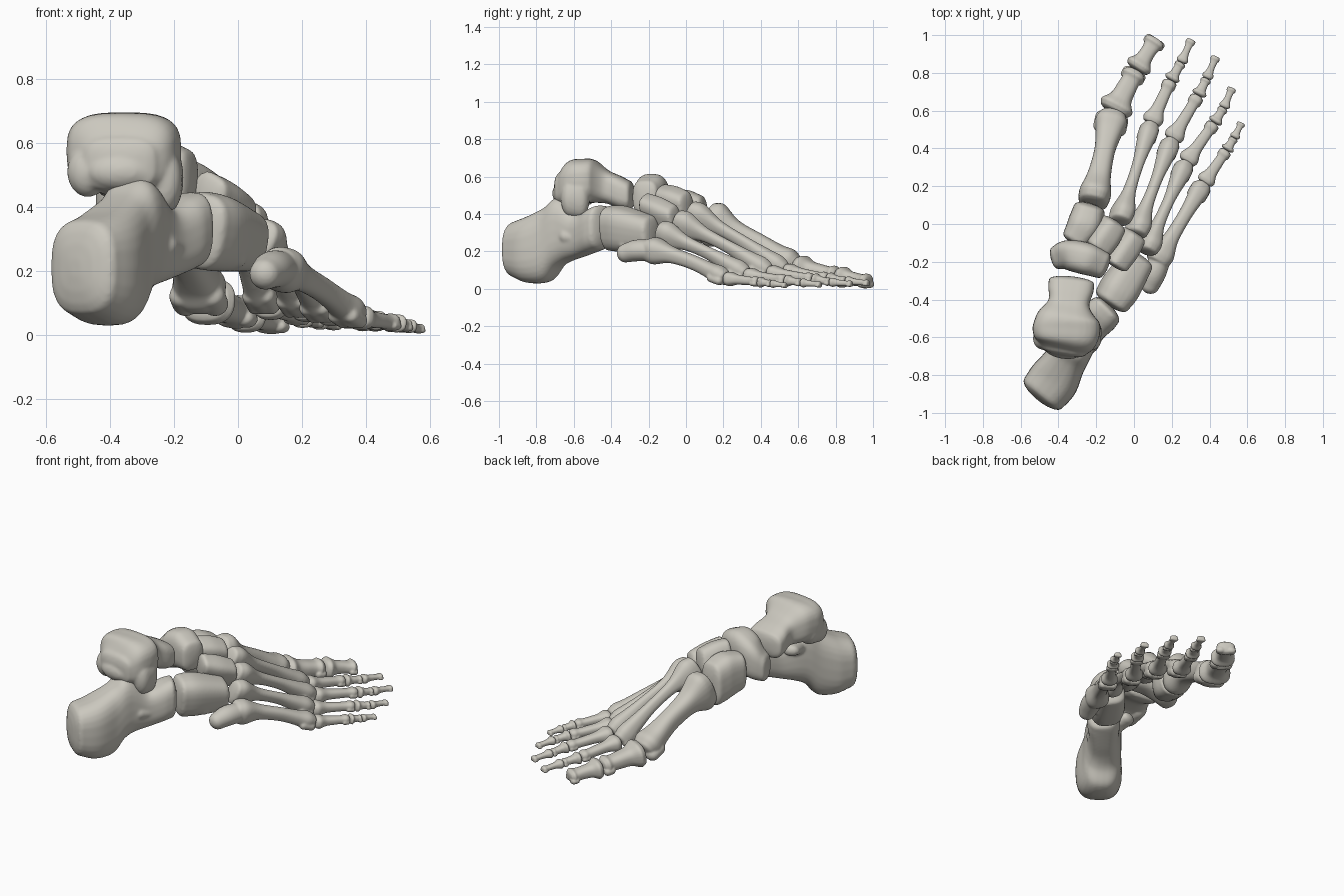
import bpy
import bmesh
import math
from mathutils import Quaternion, Vector

default_cube = bpy.data.objects.get("Cube")
if default_cube:
    bpy.data.objects.remove(default_cube, do_unlink=True)

bone_material = bpy.data.materials.new("pale bone")
bone_material.use_nodes = True
bone_colour = (0.60, 0.58, 0.52, 1)
bone_material.diffuse_color = bone_colour
bone_material.node_tree.nodes["Principled BSDF"].inputs["Base Color"].default_value = bone_colour

SIDES = 28
UP = Vector((0, 0, 1))


def signed_power(value, power):
    return math.copysign(abs(value) ** power, value)


def smooth_sections(sections, steps=6):
    """Catmull-Rom through sections of (x, y, z, half width, half height)."""
    points = [Vector(s) for s in sections]
    points = [points[0] * 2 - points[1]] + points + [points[-1] * 2 - points[-2]]
    result = []
    for a, b, c, d in zip(points, points[1:], points[2:], points[3:]):
        for i in range(steps):
            t = i / steps
            result.append(b + (c - a) * (t / 2)
                          + (a * 2 - b * 5 + c * 4 - d) * (t * t / 2)
                          + (b * 3 - a - c * 3 + d) * (t ** 3 / 2))
    result.append(points[-2])
    return result


def add_tube(bm, sections, cap, squareness, upright, roll):
    """Loft rounded cross-sections along a path and dome both ends."""
    path = smooth_sections(sections)
    centres = [Vector(p[:3]) for p in path]
    last = len(path) - 1
    rings = []

    def ring(index, scale=1, shift=0):
        tangent = centres[min(index + 1, last)] - centres[max(index - 1, 0)]
        if upright:
            tangent.z = 0
        tangent.normalize()
        side = tangent.cross(UP).normalized()
        side.rotate(Quaternion(tangent, math.radians(roll)))
        rise = side.cross(tangent)
        width, height = path[index][3], path[index][4]
        middle = centres[index] + tangent * shift * min(width, height)
        verts = []
        for k in range(SIDES):
            angle = math.tau * k / SIDES
            across = signed_power(math.cos(angle), 2 / squareness) * width * scale
            along = signed_power(math.sin(angle), 2 / squareness) * height * scale
            verts.append(bm.verts.new(middle + side * across + rise * along))
        rings.append(verts)

    dome = [math.radians(a) for a in (80, 60, 40, 20)]
    for angle in dome:
        ring(0, math.cos(angle), -cap * math.sin(angle))
    for index in range(last + 1):
        ring(index)
    for angle in reversed(dome):
        ring(last, math.cos(angle), cap * math.sin(angle))

    for lower, upper in zip(rings, rings[1:]):
        for k in range(SIDES):
            n = (k + 1) % SIDES
            bm.faces.new((lower[k], lower[n], upper[n], upper[k]))
    bm.faces.new(rings[0])
    bm.faces.new(rings[-1])


def make_bone(name, body, lobes=(), squareness=2.5, voxel=0.008, upright=True, roll=0):
    """Merge a body and its rounded lobes into one soft bone."""
    bm = bmesh.new()
    add_tube(bm, body, 0.35, squareness, upright, roll)
    for lobe in lobes:
        add_tube(bm, lobe, 0.9, 2, upright, roll)
    bmesh.ops.recalc_face_normals(bm, faces=bm.faces)
    mesh = bpy.data.meshes.new(name)
    bm.to_mesh(mesh)
    bm.free()
    mesh.materials.append(bone_material)
    obj = bpy.data.objects.new(name, mesh)
    bpy.context.collection.objects.link(obj)
    remesh = obj.modifiers.new("Merge", 'REMESH')
    remesh.mode = 'VOXEL'
    remesh.voxel_size = voxel
    remesh.use_smooth_shade = True
    soften = obj.modifiers.new("Soften", 'SMOOTH')
    soften.factor = 0.5
    soften.iterations = 6


def long_bone(name, start, end, base, shaft, head, arch=0, lobes=(), voxel=0.006, roll=0):
    """Waisted bone with a flared base and a two-knuckled head."""
    start, end = Vector(start), Vector(end)
    base, shaft, head = Vector(base), Vector(shaft), Vector(head)
    axis = (end - start).normalized()
    start = start + axis * min(base) * 0.28
    end = end - axis * min(head) * 0.28

    def section(t, size):
        spot = start.lerp(end, t) + UP * arch * math.sin(math.pi * t)
        return (*spot, *size)

    body = [section(0, base * 0.93), section(0.1, base),
            section(0.3, shaft * 1.15), section(0.58, shaft),
            section(0.8, head * 0.82), section(0.92, head), section(1, head * 0.85)]
    side = axis.cross(UP).normalized()
    knuckles = []
    for sign in (-1, 1):
        offset = side * sign * head.x * 0.55 - UP * head.y * 0.4
        size = head * 0.5
        knuckles.append([(*(start.lerp(end, t) + offset), *size) for t in (0.86, 0.97)])
    make_bone(name, body, knuckles + list(lobes), voxel=voxel, upright=False, roll=roll)


# Heel bone with its inner shelf and outer bump
make_bone("heel_bone", [
    (-.482, -.898, .21, .128, .15), (-.425, -.825, .21, .135, .18),
    (-.37, -.735, .24, .115, .20), (-.335, -.68, .30, .108, .188),
    (-.30, -.63, .31, .10, .165), (-.24, -.56, .285, .088, .115),
    (-.18, -.49, .315, .098, .118), (-.145, -.455, .33, .092, .118)],
    lobes=[[(-.34, -.60, .37, .06, .05), (-.37, -.50, .39, .05, .035)],
           [(-.22, -.65, .28, .03, .035), (-.185, -.58, .27, .03, .03)]],
    squareness=2.8)

# Ankle bone: pulley body, neck and rounded head
make_bone("ankle_bone", [
    (-.37, -.67, .535, .12, .085), (-.362, -.62, .565, .165, .12),
    (-.357, -.55, .575, .18, .12), (-.355, -.49, .575, .16, .115),
    (-.345, -.42, .545, .11, .09), (-.335, -.35, .515, .12, .088),
    (-.33, -.305, .50, .122, .08)],
    lobes=[[(-.23, -.62, .485, .055, .10), (-.22, -.56, .49, .05, .11)],
           [(-.47, -.61, .51, .065, .08), (-.47, -.53, .52, .06, .075)],
           [(-.37, -.66, .51, .11, .06), (-.36, -.58, .50, .13, .07)]],
    squareness=3.1)

# Midfoot bones
make_bone("navicular_bone", [
    (-.42, -.18, .42, .06, .08), (-.35, -.165, .465, .08, .115),
    (-.25, -.185, .50, .085, .115), (-.16, -.22, .49, .072, .09)], squareness=2.9)
make_bone("cuboid_bone", [
    (-.118, -.405, .325, .095, .12), (-.068, -.33, .32, .103, .12),
    (.022, -.19, .295, .085, .095)],
    lobes=[[(-.07, -.33, .23, .04, .03), (.0, -.32, .24, .04, .03)]],
    squareness=2.8, roll=12)
make_bone("inner_wedge_bone", [
    (-.31, -.085, .41, .075, .11), (-.26, .0, .395, .092, .135),
    (-.235, .08, .37, .085, .13)], squareness=2.9)
make_bone("middle_wedge_bone", [
    (-.19, -.12, .475, .072, .08), (-.15, -.06, .46, .075, .085),
    (-.11, .0, .44, .068, .08)], squareness=3, roll=22)
make_bone("outer_wedge_bone", [
    (-.10, -.205, .425, .065, .085), (-.05, -.13, .395, .07, .09),
    (-.005, -.06, .365, .062, .085)], squareness=3, roll=28)

# Base, shaft and head sizes of the five metatarsals
big_sizes = (.085, .12), (.055, .06), (.085, .078)
slim_sizes = (.058, .078), (.029, .034), (.05, .055)
outer_sizes = (.068, .07), (.036, .038), (.052, .05)
outer_spur = [(.085, -.325, .19, .05, .05), (.11, -.26, .205, .06, .058),
              (.145, -.17, .205, .055, .055)]

# Joints of each toe ray from the midfoot to the tip, with roll and toe thickness
rays = [
    ("big", big_sizes, (), 0, .092,
     [(-.22, .10, .365), (-.11, .59, .11), (.012, .815, .066), (.12, .982, .038)]),
    ("second", slim_sizes, (), 20, .055,
     [(-.078, .01, .41), (.09, .53, .095), (.195, .76, .056), (.25, .855, .042), (.305, .978, .03)]),
    ("third", slim_sizes, (), 24, .053,
     [(.005, -.06, .36), (.20, .445, .086), (.34, .68, .053), (.385, .77, .036), (.435, .888, .026)]),
    ("fourth", slim_sizes, (), 24, .052,
     [(.06, -.15, .30), (.275, .325, .072), (.425, .535, .046), (.475, .615, .033), (.52, .722, .022)]),
    ("little", outer_sizes, [outer_spur], 12, .048,
     [(.115, -.21, .215), (.37, .215, .055), (.49, .39, .037), (.53, .455, .028), (.57, .537, .018)]),
]

for toe, sizes, spurs, roll, thick, joints in rays:
    long_bone(toe + "_metatarsal", joints[0], joints[1], *sizes, arch=0.02, lobes=spurs, roll=roll)
    parts = ["near", "end"] if len(joints) == 4 else ["near", "middle", "end"]
    size = thick
    for part, start, end in zip(parts, joints[1:], joints[2:]):
        tip = 0.8 if part == "end" else 0.68
        base = (size, size * 0.8)
        shaft = (size * 0.58, size * 0.5)
        head = (size * tip, size * 0.58)
        long_bone(f"{toe}_toe_{part}_bone", start, end, base, shaft, head, voxel=0.004)
        size *= 0.76
